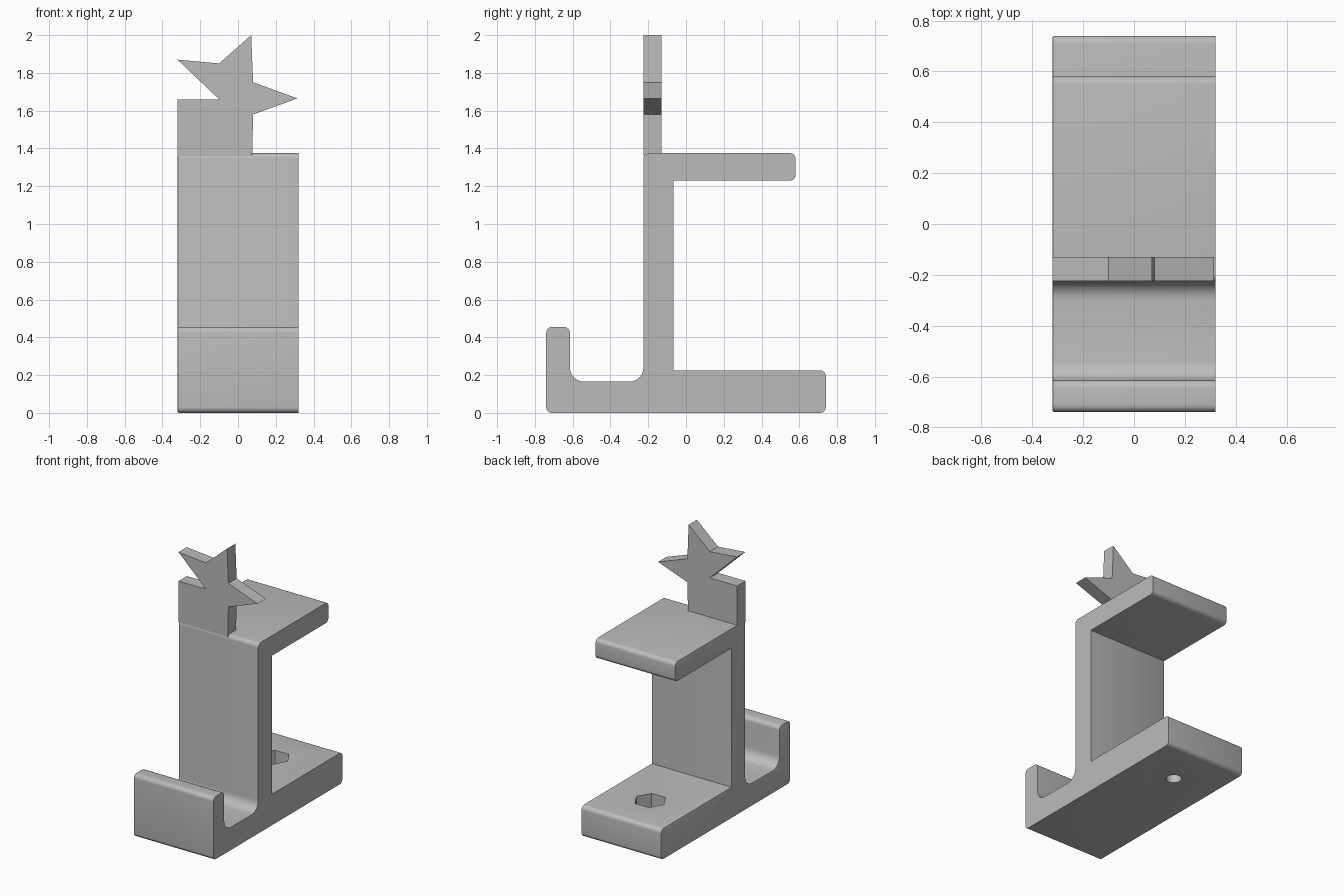
import bpy, bmesh, math
from mathutils import Vector

cube = bpy.data.objects.get("Cube")
if cube:
    bpy.data.objects.remove(cube, do_unlink=True)

grey = bpy.data.materials.new("plain grey")
grey.use_nodes = True
colour = (0.5, 0.5, 0.5, 1)
grey.diffuse_color = colour
grey.node_tree.nodes["Principled BSDF"].inputs["Base Color"].default_value = colour

HALF = 0.32


def rounded(corners, steps=6):
    """Turn (u, v, radius) corners into an outline with right-angle fillets."""
    outline = []
    for i, (u, v, r) in enumerate(corners):
        p = Vector((u, v))
        if r == 0:
            outline.append(p)
            continue
        before = (Vector(corners[i - 1][:2]) - p).normalized()
        after = (Vector(corners[(i + 1) % len(corners)][:2]) - p).normalized()
        centre = p + r * (before + after)
        for k in range(steps + 1):
            t = math.pi / 2 * k / steps
            outline.append(centre - r * (after * math.cos(t) + before * math.sin(t)))
    return outline


def prism(name, points, shift, edge_bevel=0):
    """Extrude a closed outline; optionally soften the rim of its first cap."""
    bm = bmesh.new()
    cap = bm.faces.new([bm.verts.new(p) for p in points])
    rim = list(cap.edges)
    grown = bmesh.ops.extrude_face_region(bm, geom=[cap], use_keep_orig=True)
    moved = [g for g in grown["geom"] if isinstance(g, bmesh.types.BMVert)]
    bmesh.ops.translate(bm, verts=moved, vec=shift)
    bmesh.ops.recalc_face_normals(bm, faces=bm.faces)
    if edge_bevel:
        bmesh.ops.bevel(bm, geom=rim, offset=edge_bevel, segments=2,
                        profile=0.5, affect='EDGES')
    mesh = bpy.data.meshes.new(name)
    bm.to_mesh(mesh)
    bm.free()
    obj = bpy.data.objects.new(name, mesh)
    bpy.context.collection.objects.link(obj)
    mesh.materials.append(grey)
    return obj


def activate(obj):
    bpy.ops.object.select_all(action='DESELECT')
    obj.select_set(True)
    bpy.context.view_layer.objects.active = obj


# Bracket: base, front hook, upright and top arm in one side profile
side = rounded([
    (-0.74, 0, 0.03), (0.74, 0, 0.03), (0.74, 0.225, 0.03),
    (-0.065, 0.225, 0), (-0.065, 1.23, 0), (0.58, 1.23, 0.03),
    (0.58, 1.375, 0.03), (-0.225, 1.375, 0.03), (-0.225, 0.165, 0.075),
    (-0.615, 0.165, 0.075), (-0.615, 0.455, 0.03), (-0.74, 0.455, 0.03)])
bracket = prism("bracket", [(-HALF, p.x, p.y) for p in side],
                (2 * HALF, 0, 0), 0.006)


# Hexagonal nut recess above a round screw hole in the base
def cut_hole(name, sides, radius, bottom, top):
    ring = [(radius * math.cos(math.tau * i / sides),
             0.41 + radius * math.sin(math.tau * i / sides), bottom)
            for i in range(sides)]
    cutter = prism(name, ring, (0, 0, top - bottom))
    cutter.hide_render = True
    cut = bracket.modifiers.new(name, 'BOOLEAN')
    cut.operation = 'DIFFERENCE'
    cut.solver = 'EXACT'
    cut.object = cutter
    activate(bracket)
    bpy.ops.object.modifier_apply(modifier=name)
    bpy.data.objects.remove(cutter, do_unlink=True)


cut_hole("nut_recess", 6, 0.11, 0.1, 0.3)
cut_hole("screw_hole", 24, 0.052, -0.1, 0.15)

# Star plate with its square foot, standing on the top front edge
star = [(-HALF, 1.36), (0.075, 1.36), (0.08, 1.58), (0.315, 1.665),
        (0.08, 1.75), (0.07, 2), (-0.1, 1.85), (-HALF, 1.87),
        (-0.1, 1.66), (-HALF, 1.66)]
star_plate = prism("star_plate", [(x, -0.225, z) for x, z in star], (0, 0.095, 0))

activate(bracket)
bpy.ops.object.shade_smooth_by_angle(angle=math.radians(35))
